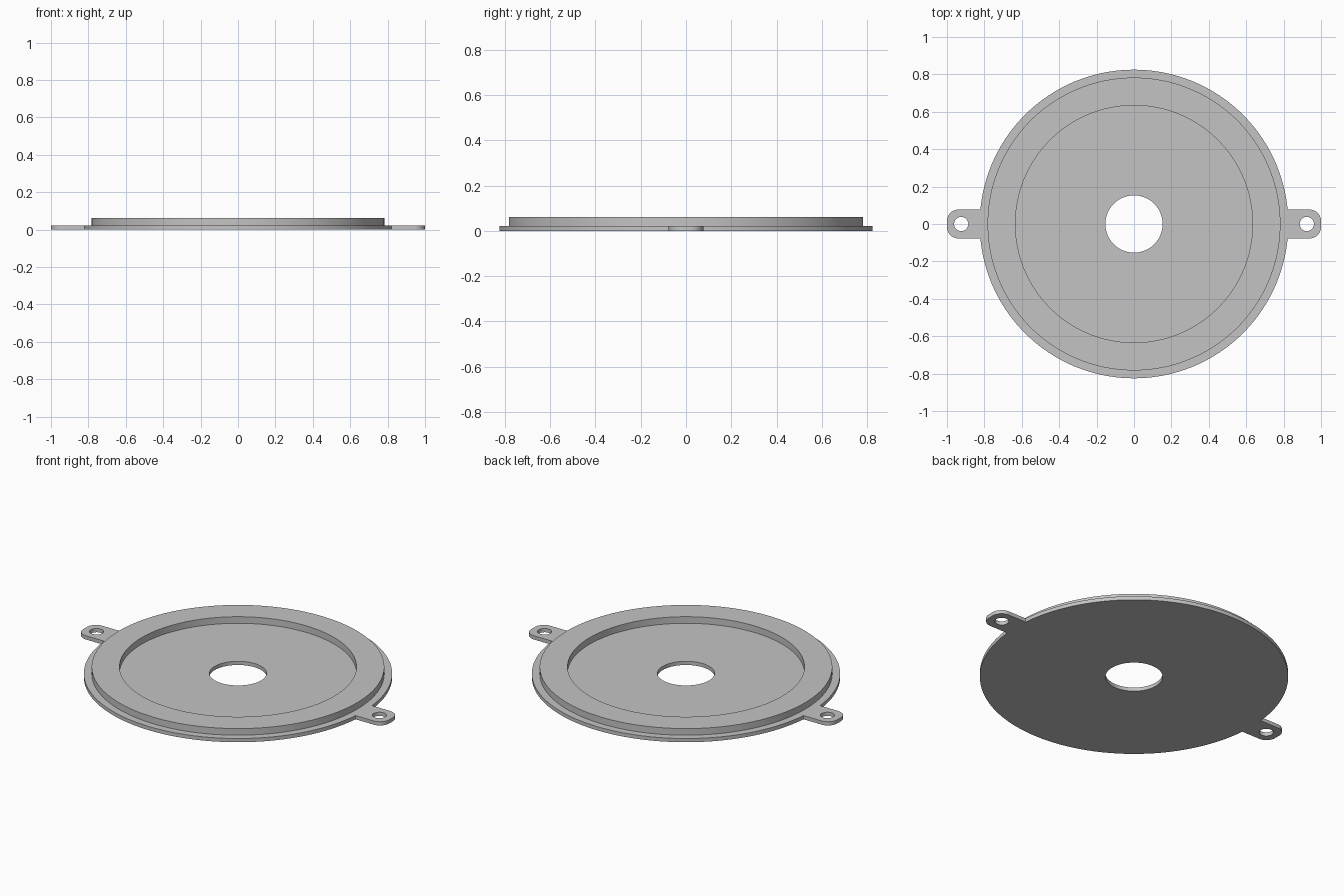
import bpy, bmesh
from math import sin, cos, asin, pi, radians

cube = bpy.data.objects.get("Cube")
if cube:
    bpy.data.objects.remove(cube, do_unlink=True)

DISC_R, BASE_T = 0.825, 0.022
TAB_HALF, CORNER = 0.077, 0.06

grey = bpy.data.materials.new("plain grey")
grey.use_nodes = True
colour = (0.55, 0.55, 0.55, 1)
grey.diffuse_color = colour
grey.node_tree.nodes["Principled BSDF"].inputs["Base Color"].default_value = colour


def finish(bm, name):
    """Turn a bmesh into a smooth-shaded object with sharp edges kept."""
    bmesh.ops.remove_doubles(bm, verts=bm.verts, dist=1e-5)
    bmesh.ops.recalc_face_normals(bm, faces=bm.faces)
    mesh = bpy.data.meshes.new(name)
    bm.to_mesh(mesh)
    bm.free()
    mesh.materials.append(grey)
    obj = bpy.data.objects.new(name, mesh)
    bpy.context.collection.objects.link(obj)
    bpy.ops.object.select_all(action='DESELECT')
    obj.select_set(True)
    bpy.context.view_layer.objects.active = obj
    bpy.ops.object.shade_smooth_by_angle(angle=radians(30))
    return obj


def arc(cx, cy, r, start, end, steps):
    return [(cx + r * cos(start + (end - start) * i / steps),
             cy + r * sin(start + (end - start) * i / steps)) for i in range(steps + 1)]


# Flanged disc with raised rim and centre hole, turned from its section
section = [(0.153, 0), (DISC_R, 0), (DISC_R, BASE_T), (0.783, BASE_T),
           (0.783, 0.061), (0.634, 0.061), (0.634, BASE_T), (0.153, BASE_T)]
bm = bmesh.new()
ring = [bm.verts.new((r, 0, z)) for r, z in section]
edges = [bm.edges.new((ring[i - 1], ring[i])) for i in range(len(ring))]
bmesh.ops.spin(bm, geom=ring + edges, cent=(0, 0, 0), axis=(0, 0, 1),
               angle=2 * pi, steps=160, use_merge=True)
finish(bm, "flanged_disc")

# Mounting tab outline: inner edge follows the disc, outer corners are rounded
half_angle = asin(TAB_HALF / DISC_R)
cx, cy = 1 - CORNER, TAB_HALF - CORNER
outline = (arc(0, 0, DISC_R - 0.001, half_angle, -half_angle, 8)
           + arc(cx, -cy, CORNER, -pi / 2, 0, 10)
           + arc(cx, cy, CORNER, 0, pi / 2, 10))
screw_hole = arc(0.924, 0, 0.038, 0, 2 * pi, 40)[:-1]


def make_tab(name, side):
    curve = bpy.data.curves.new(name + "_outline", 'CURVE')
    curve.dimensions = '2D'
    curve.fill_mode = 'BOTH'
    curve.extrude = BASE_T / 2
    for points in (outline, screw_hole):
        spline = curve.splines.new('POLY')
        spline.points.add(len(points) - 1)
        for p, (x, y) in zip(spline.points, points):
            p.co = (x * side, y, 0, 1)
        spline.use_cyclic_u = True
    helper = bpy.data.objects.new(name + "_outline", curve)
    bpy.context.collection.objects.link(helper)
    graph = bpy.context.evaluated_depsgraph_get()
    bm = bmesh.new()
    flat = bpy.data.meshes.new_from_object(helper.evaluated_get(graph))
    bm.from_mesh(flat)
    bpy.data.objects.remove(helper, do_unlink=True)
    bpy.data.meshes.remove(flat)
    bmesh.ops.translate(bm, verts=bm.verts, vec=(0, 0, BASE_T / 2))
    finish(bm, name)


make_tab("left_mounting_tab", 1)
make_tab("right_mounting_tab", -1)
